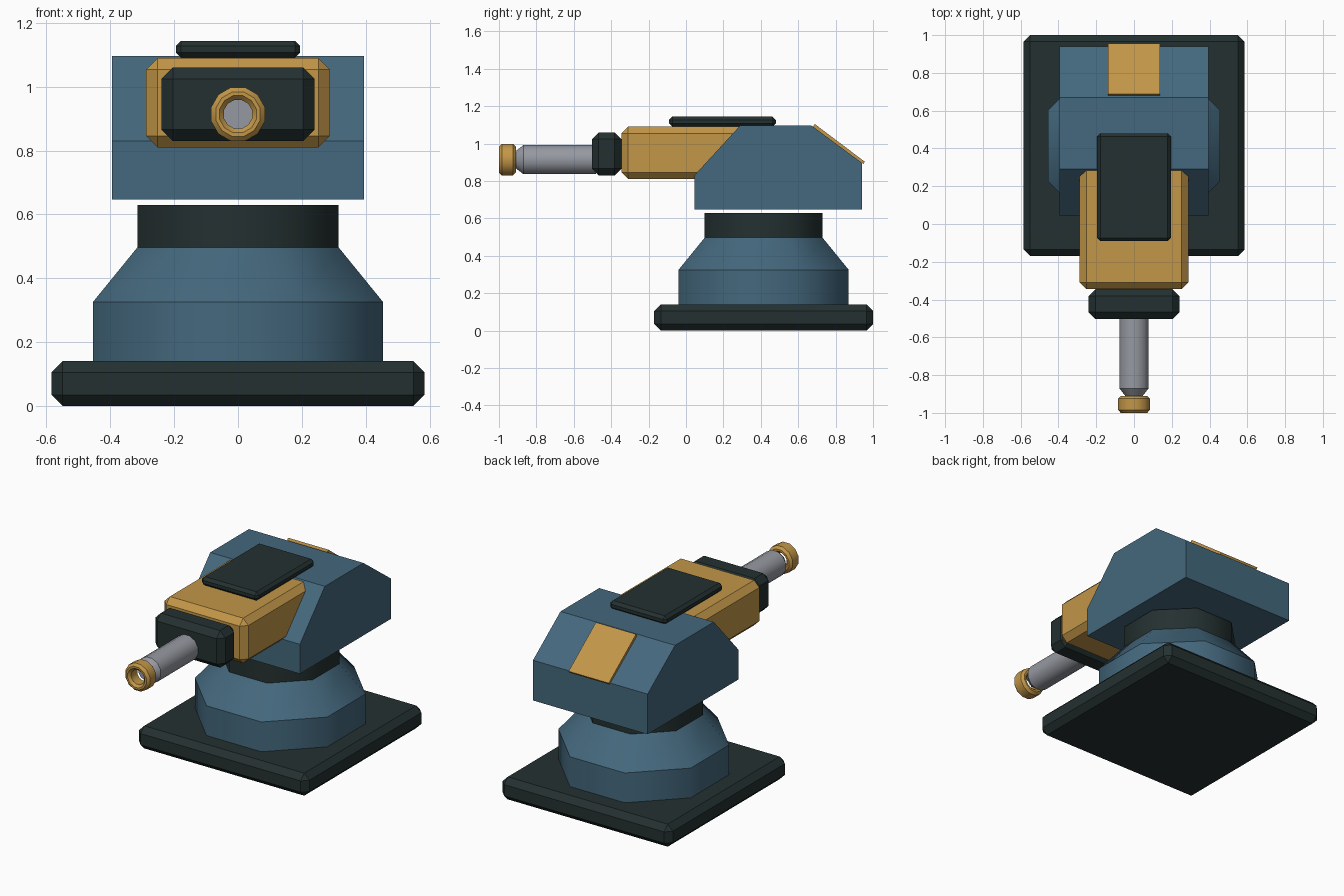
import bpy, bmesh, math
from mathutils import Matrix

if "Cube" in bpy.data.objects:
    bpy.data.objects.remove(bpy.data.objects["Cube"])


def material(name, rgb):
    m = bpy.data.materials.new(name)
    lin = [(c / 255 / 12.92) if c < 11 else ((c / 255 + 0.055) / 1.055) ** 2.4 for c in rgb]
    m.diffuse_color = (*lin, 1)
    m.use_nodes = True
    m.node_tree.nodes["Principled BSDF"].inputs["Base Color"].default_value = m.diffuse_color
    return m


BLUE = material("steel blue", (68, 104, 125))
DARK = material("charcoal", (36, 48, 48))
GOLD = material("ochre", (194, 150, 72))
GREY = material("gunmetal grey", (150, 153, 161))


def finish(bm, name, mat):
    bmesh.ops.recalc_face_normals(bm, faces=bm.faces)
    me = bpy.data.meshes.new(name)
    bm.to_mesh(me)
    bm.free()
    me.materials.append(mat)
    ob = bpy.data.objects.new(name, me)
    bpy.context.collection.objects.link(ob)
    return ob


def box(name, lo, hi, bevel, mat):
    """Chamfered box between two corners."""
    bm = bmesh.new()
    bmesh.ops.create_cube(bm, size=1)
    for v in bm.verts:
        v.co = [l + (h - l) * (c + 0.5) for l, h, c in zip(lo, hi, v.co)]
    bmesh.ops.bevel(bm, geom=bm.edges[:], offset=bevel, segments=1, affect='EDGES')
    return finish(bm, name, mat)


def extrude(name, profile, x0, x1, mat):
    """Side profile of (y, z) points, extruded along x."""
    bm = bmesh.new()
    face = bm.faces.new([bm.verts.new((x0, y, z)) for y, z in profile])
    out = bmesh.ops.extrude_face_region(bm, geom=[face])
    for v in out["geom"]:
        if isinstance(v, bmesh.types.BMVert):
            v.co.x = x1
    return finish(bm, name, mat)


def lathe(name, profile, sides, matrix, mat, closed=False):
    """Rings of (radius, height) round z; smooth around, sharp between rings."""
    bm = bmesh.new()
    rings = []
    for r, h in profile:
        ring = []
        for i in range(sides):
            a = 2 * math.pi * (i + 0.5) / sides
            ring.append(bm.verts.new((r * math.cos(a), r * math.sin(a), h)))
        rings.append(ring)
    pairs = list(zip(rings, rings[1:]))
    if closed:
        pairs.append((rings[-1], rings[0]))
    for a, b in pairs:
        for i in range(sides):
            j = (i + 1) % sides
            bm.faces.new((a[i], a[j], b[j], b[i])).smooth = True
    if not closed:
        bm.faces.new(rings[0])
        bm.faces.new(rings[-1])
    for ring in rings:
        for i in range(sides):
            bm.edges.get((ring[i], ring[(i + 1) % sides])).smooth = False
    bm.transform(matrix)
    return finish(bm, name, mat)


# Base plate, octagonal pedestal and neck
CY = 0.415
box("base_plate", (-0.585, CY - 0.585, 0), (0.585, CY + 0.585, 0.14), 0.035, DARK)
upright = Matrix.Translation((0, CY, 0))
k = 1 / math.cos(math.pi / 8)  # flat-to-flat radius to corner radius
lathe("pedestal", [(0.455 * k, 0.14), (0.455 * k, 0.325), (0.315 * k, 0.497)], 8, upright, BLUE)
lathe("neck", [(0.315 * k, 0.497), (0.315 * k, 0.63)], 8, upright, DARK)

# Turret housing with rear hatch plate
extrude("turret_housing", [(0.045, 0.647), (0.94, 0.647), (0.94, 0.897),
                           (0.67, 1.097), (0.29, 1.097), (0.045, 0.83)], -0.394, 0.394, BLUE)
extrude("rear_hatch", [(0.68, 1.0896), (0.948, 0.891), (0.956, 0.903), (0.688, 1.105)],
        -0.138, 0.138, GOLD)

# Gun body, top cover and front collar
box("gun_body", (-0.288, -0.345, 0.81), (0.288, 0.50, 1.09), 0.036, GOLD)
box("top_cover", (-0.195, -0.09, 1.09), (0.195, 0.48, 1.144), 0.017, DARK)
box("front_collar", (-0.24, -0.503, 0.83), (0.24, -0.345, 1.06), 0.036, DARK)

# Barrel and muzzle ring, turned to point along -y
forward = Matrix.Translation((0, 0, 0.914)) @ Matrix.Rotation(math.pi / 2, 4, 'X')
lathe("barrel", [(0.08, 0.48), (0.08, 0.87), (0.046, 0.912)], 12, forward, GREY)
lathe("muzzle_ring", [(0.087, 0.925), (0.087, 0.985), (0.072, 1.0), (0.06, 1.0),
                      (0.046, 0.985), (0.046, 0.925), (0.06, 0.91), (0.072, 0.91)],
      12, forward, GOLD, closed=True)
